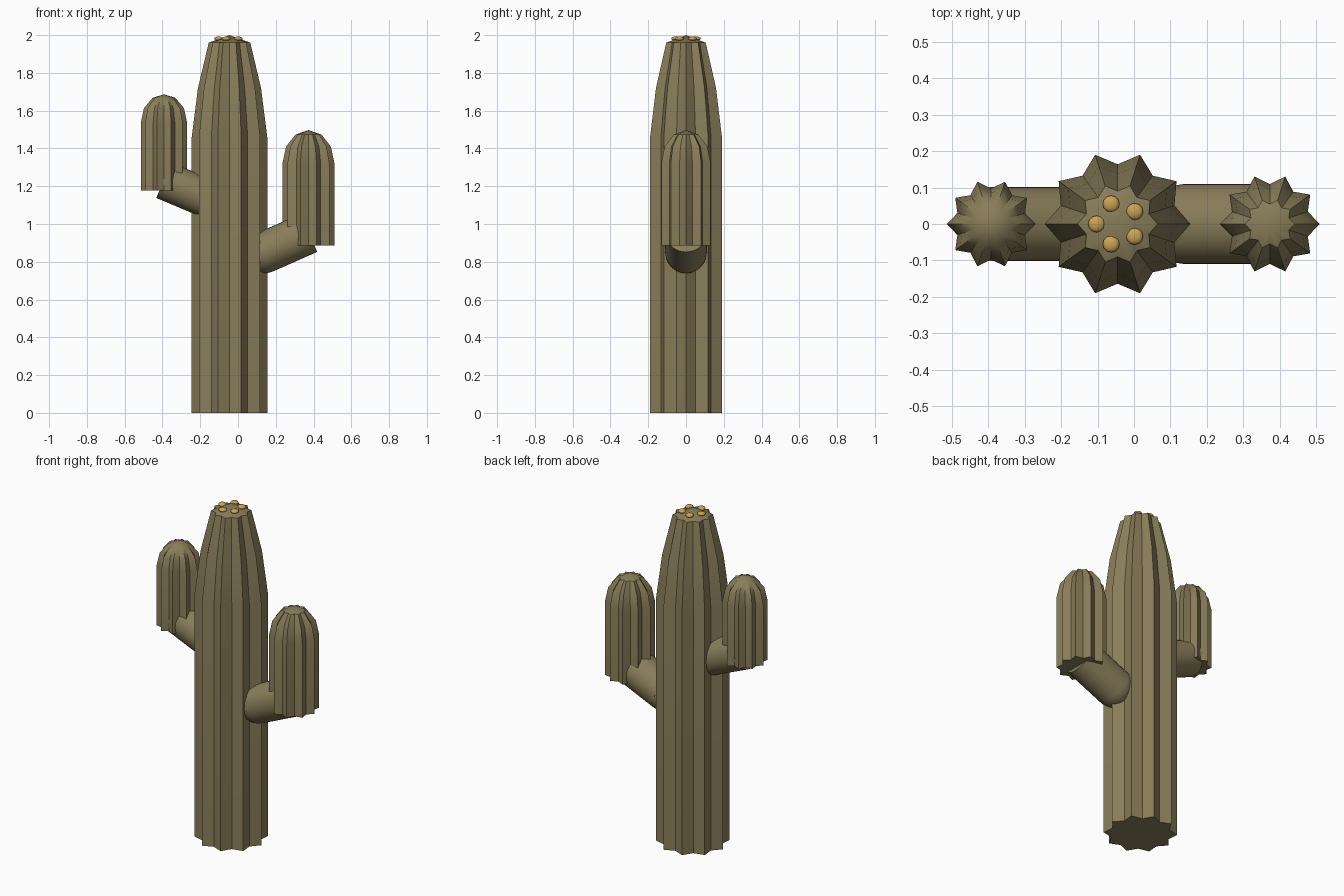
import bpy, bmesh, math
from mathutils import Vector

if "Cube" in bpy.data.objects:
    bpy.data.objects.remove(bpy.data.objects["Cube"])

RIBS = 10
TRUNK_X = -0.045


def material(name, rgb):
    m = bpy.data.materials.new(name)
    m.diffuse_color = (*rgb, 1)
    m.use_nodes = True
    m.node_tree.nodes["Principled BSDF"].inputs["Base Color"].default_value = m.diffuse_color
    return m


green = material("dry_olive", (0.25, 0.205, 0.102))
yellow = material("bloom_gold", (0.60, 0.37, 0.09))


def finish(bm, name, mat, angle=35):
    bmesh.ops.recalc_face_normals(bm, faces=bm.faces)
    me = bpy.data.meshes.new(name)
    bm.to_mesh(me)
    bm.free()
    me.materials.append(mat)
    ob = bpy.data.objects.new(name, me)
    bpy.context.collection.objects.link(ob)
    bpy.ops.object.select_all(action='DESELECT')
    ob.select_set(True)
    bpy.context.view_layer.objects.active = ob
    bpy.ops.object.shade_smooth_by_angle(angle=math.radians(angle))
    return ob


def ribbed_column(name, x, rings, apex_z, valley):
    """Star-section column through (radius, z) rings, closed by an apex."""
    bm = bmesh.new()
    n = RIBS * 2
    loops = []
    for r, z in rings:
        loop = []
        for i in range(n):
            a = 2 * math.pi * i / n
            q = r * (valley if i % 2 else 1)
            loop.append(bm.verts.new((x + q * math.cos(a), q * math.sin(a), z)))
        loops.append(loop)
    for lo, hi in zip(loops, loops[1:]):
        for i in range(n):
            j = (i + 1) % n
            bm.faces.new((lo[i], lo[j], hi[j], hi[i]))
    bm.faces.new(loops[0][::-1])
    tip = bm.verts.new((x, 0, apex_z))
    for i in range(n):
        bm.faces.new((loops[-1][i], loops[-1][(i + 1) % n], tip))
    return finish(bm, name, green)


def branch(name, start, end, r):
    """Round branch with a ball joint where it leaves the trunk."""
    start, end = Vector(start), Vector(end)
    axis = end - start
    rot = axis.to_track_quat('Z', 'Y').to_matrix().to_4x4()
    bm = bmesh.new()
    tube = bmesh.ops.create_cone(bm, cap_ends=True, segments=32, radius1=r,
                                 radius2=r, depth=axis.length)
    bmesh.ops.transform(bm, matrix=rot, verts=tube["verts"])
    bmesh.ops.translate(bm, vec=(start + end) / 2, verts=tube["verts"])
    ball = bmesh.ops.create_uvsphere(bm, u_segments=24, v_segments=12, radius=r)
    bmesh.ops.translate(bm, vec=start, verts=ball["verts"])
    return finish(bm, name, green)


def arm(side, x, r, bottom, shoulder, top, valley=0.8):
    """Upright ribbed arm with a three-step dome."""
    h = top - shoulder
    rings = [(r, bottom)]
    for deg in (0, 30, 60):
        a = math.radians(deg)
        rings.append((r * math.cos(a), shoulder + h * math.sin(a)))
    ribbed_column(side + "_arm", x, rings, top, valley)


# Trunk, tapering to a nearly flat crown
ribbed_column("trunk", TRUNK_X,
              [(0.2, 0), (0.2, 1.46), (0.167, 1.72), (0.11, 1.96)], 2.0, 0.82)

# Arms and the branches carrying them
arm("right", 0.373, 0.137, 0.885, 1.323, 1.497)
arm("left", -0.392, 0.122, 1.177, 1.54, 1.687)
branch("right_branch", (0.14, 0, 0.849), (0.375, 0, 0.953), 0.11)
branch("left_branch", (-0.18, 0, 1.142), (-0.393, 0, 1.232), 0.102)

# Ring of small blooms on the crown
for k in range(5):
    a = math.radians(36 + 72 * k)
    bm = bmesh.new()
    bmesh.ops.create_uvsphere(bm, u_segments=12, v_segments=8, radius=0.023)
    bmesh.ops.scale(bm, vec=(1, 1, 0.5), verts=bm.verts)
    bmesh.ops.translate(bm, vec=(TRUNK_X + 0.058 * math.cos(a),
                                 0.058 * math.sin(a), 1.981), verts=bm.verts)
    finish(bm, "bloom_%d" % (k + 1), yellow, 60)
